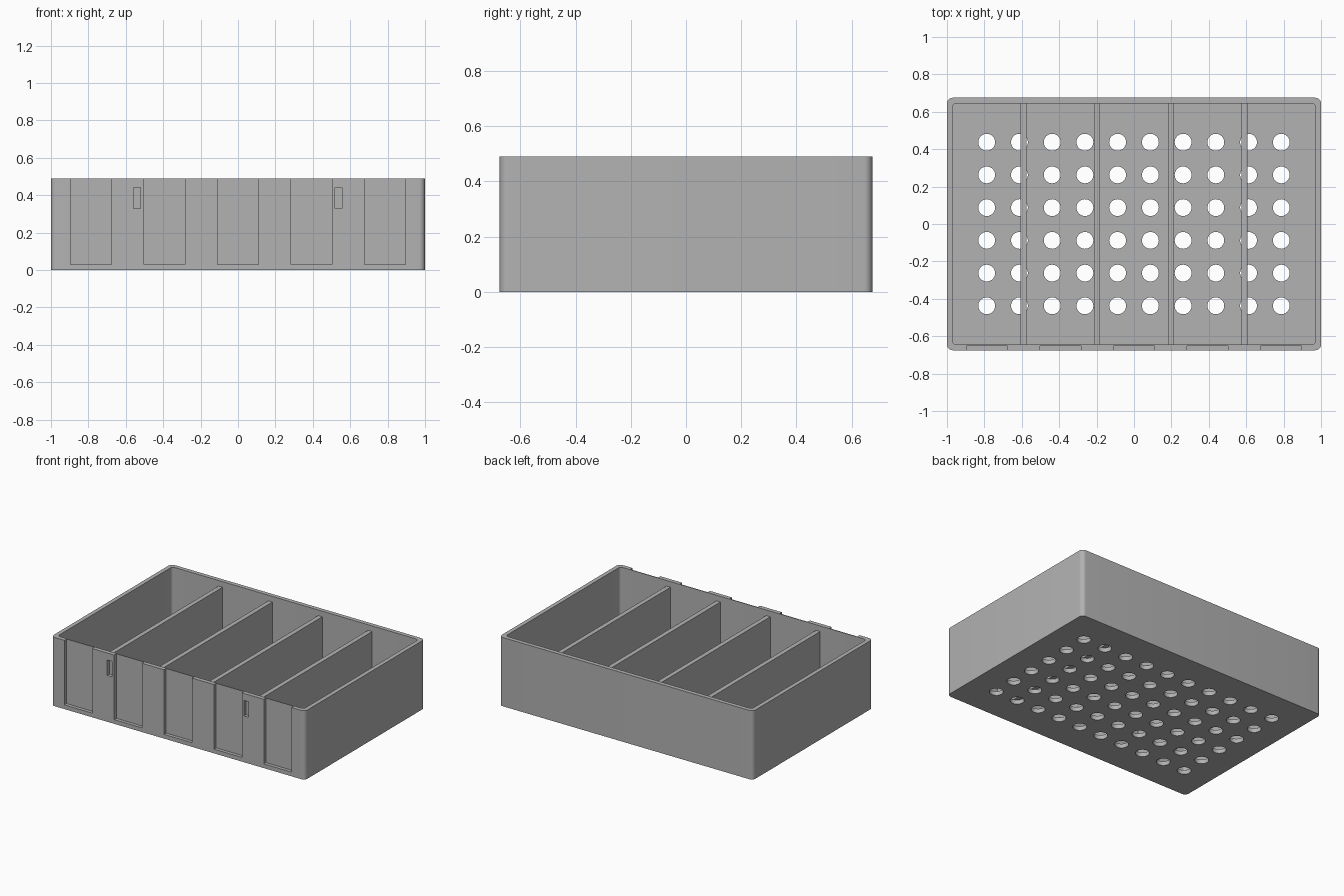
import bpy
import math

HALF_X, HALF_Y, HEIGHT = 1.0, 0.675, 0.49
WALL, FLOOR = 0.03, 0.03
PITCH = 0.393          # spacing of compartments and front recesses
HOLE_PITCH = 0.175
RECESS_DEPTH = 0.024

if "Cube" in bpy.data.objects:
    bpy.data.objects.remove(bpy.data.objects["Cube"], do_unlink=True)

grey = bpy.data.materials.new("plain_grey")
grey.use_nodes = True
colour = (0.45, 0.45, 0.45, 1)
grey.diffuse_color = colour
grey.node_tree.nodes["Principled BSDF"].inputs["Base Color"].default_value = colour


def prism(name, outline, z0, z1):
    """Extrude a counter-clockwise outline from z0 to z1."""
    n = len(outline)
    verts = [(x, y, z) for z in (z0, z1) for x, y in outline]
    faces = [list(range(n))[::-1], list(range(n, 2 * n))]
    faces += [(i, (i + 1) % n, (i + 1) % n + n, i + n) for i in range(n)]
    mesh = bpy.data.meshes.new(name)
    mesh.from_pydata(verts, [], faces)
    mesh.materials.append(grey)
    obj = bpy.data.objects.new(name, mesh)
    bpy.context.collection.objects.link(obj)
    return obj


def rectangle(x0, x1, y0, y1):
    return [(x0, y0), (x1, y0), (x1, y1), (x0, y1)]


def rounded_rectangle(hx, hy, radius, steps=8):
    points = []
    for k, (sx, sy) in enumerate([(1, 1), (-1, 1), (-1, -1), (1, -1)]):
        for i in range(steps + 1):
            a = math.pi / 2 * (k + i / steps)
            points.append((sx * (hx - radius) + radius * math.cos(a),
                           sy * (hy - radius) + radius * math.sin(a)))
    return points


def circle(cx, cy, radius, sides=32):
    return [(cx + radius * math.cos(math.tau * i / sides),
             cy + radius * math.sin(math.tau * i / sides)) for i in range(sides)]


# Tray body
tray = prism("tray", rounded_rectangle(HALF_X, HALF_Y, 0.03), 0, HEIGHT)

# Main cavity
cutters = [prism("cavity_cutter",
                 rounded_rectangle(HALF_X - WALL, HALF_Y - WALL, 0.02),
                 FLOOR, HEIGHT + 0.1)]

# Label recesses in the front wall, open at the top
front, back = -HALF_Y - 0.1, -HALF_Y + RECESS_DEPTH
for i in range(-2, 3):
    x = i * PITCH
    cutters.append(prism("recess_cutter", rectangle(x - 0.11, x + 0.11, front, back),
                         0.03, HEIGHT + 0.1))

# Two small upright slots in the front wall
for x in (-0.54, 0.538):
    cutters.append(prism("slot_cutter", rectangle(x - 0.019, x + 0.019, front, back),
                         0.33, 0.44))

# Drain holes through the floor
for i in range(10):
    for j in range(6):
        cutters.append(prism("hole_cutter",
                             circle((i - 4.5) * HOLE_PITCH, (j - 2.5) * HOLE_PITCH, 0.045),
                             -0.1, FLOOR + 0.05))

# Apply every cut, then drop the cutters
bpy.context.view_layer.objects.active = tray
for cutter in cutters:
    cutter.hide_render = True
    cut = tray.modifiers.new("cut", "BOOLEAN")
    cut.operation = "DIFFERENCE"
    cut.solver = "EXACT"
    cut.object = cutter
    bpy.ops.object.modifier_apply(modifier=cut.name)
for cutter in cutters:
    bpy.data.objects.remove(cutter, do_unlink=True)

# Dividers, slightly lower than the rim
reach = HALF_Y - WALL + 0.01
for i in range(4):
    x = (i - 1.5) * PITCH
    prism(f"divider_{i + 1}", rectangle(x - 0.016, x + 0.016, -reach, reach), FLOOR, 0.45)

# Smooth the rounded corners and hole walls, keep edges sharp
bpy.ops.object.select_all(action="DESELECT")
tray.select_set(True)
bpy.ops.object.shade_smooth_by_angle(angle=math.radians(30))
